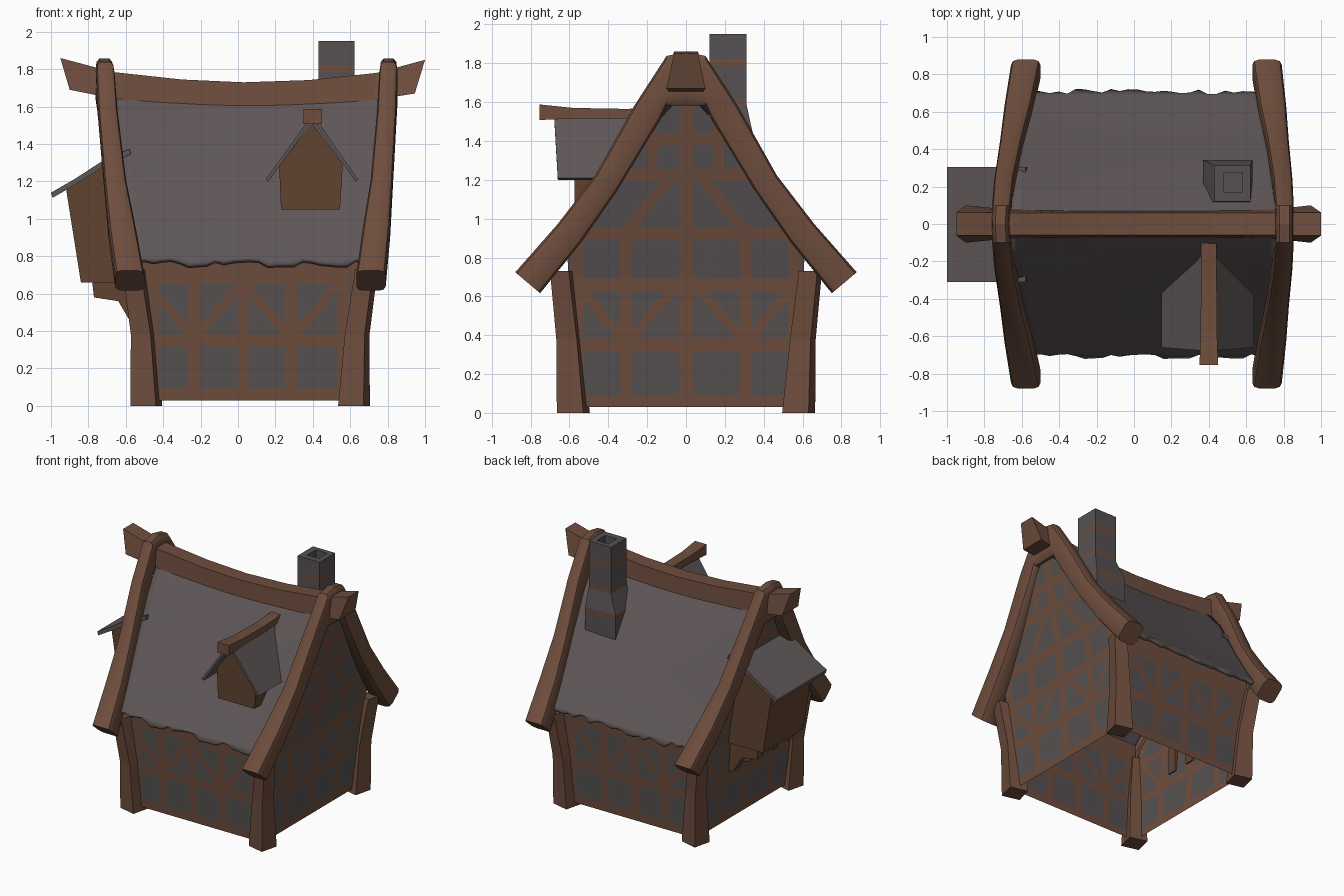
import bpy, bmesh, math, random
from mathutils import Vector

if "Cube" in bpy.data.objects:
    bpy.data.objects.remove(bpy.data.objects["Cube"])

random.seed(4)
CX = 0.065          # centre of the house body in x
smooth = []


def material(name, rgb):
    m = bpy.data.materials.new(name)
    m.diffuse_color = (*rgb, 1)
    m.use_nodes = True
    m.node_tree.nodes["Principled BSDF"].inputs["Base Color"].default_value = m.diffuse_color
    return m


TIMBER = material("timber_brown", (0.157, 0.075, 0.047))
PLANK = material("plank_brown", (0.120, 0.057, 0.030))
ROOF = material("roof_grey", (0.113, 0.092, 0.095))
STONE = material("stone_grey", (0.094, 0.083, 0.084))


def finish(name, bm, mats, is_smooth=False, recalc=True):
    if recalc:
        bmesh.ops.recalc_face_normals(bm, faces=bm.faces[:])
    me = bpy.data.meshes.new(name)
    bm.to_mesh(me)
    bm.free()
    ob = bpy.data.objects.new(name, me)
    bpy.context.collection.objects.link(ob)
    for m in mats:
        me.materials.append(m)
    if is_smooth:
        smooth.append(ob)
    return ob


def loft(name, rings, mats, is_smooth=False, rule=None):
    """Skin a list of equal-length rings and cap both ends."""
    bm = bmesh.new()
    vs = [[bm.verts.new(p) for p in r] for r in rings]
    n = len(rings[0])
    for a, b in zip(vs, vs[1:]):
        for i in range(n):
            bm.faces.new((a[i], a[(i + 1) % n], b[(i + 1) % n], b[i]))
    bm.faces.new(vs[0])
    bm.faces.new(vs[-1])
    if rule:
        for f in bm.faces:
            f.material_index = rule(f.calc_center_median())
    return finish(name, bm, mats, is_smooth)


def rect(x0, x1, y0, y1, z):
    return [(x0, y0, z), (x1, y0, z), (x1, y1, z), (x0, y1, z)]


def prism_y(name, profile, y0, y1, mat, is_smooth=False):
    return loft(name, [[(x, y, z) for x, z in profile] for y in (y0, y1)], [mat], is_smooth)


# Half-timbered walls: one sheet cut along the beam edges, coloured by beam
def framed_wall(name, outline, beams, place):
    bm = bmesh.new()
    bm.faces.new([bm.verts.new((u, v, 0)) for u, v in outline])
    segs = []
    for u0, v0, u1, v1, hw in beams:
        a, b = Vector((u0, v0, 0)), Vector((u1, v1, 0))
        d = (b - a).normalized()
        n = Vector((-d.y, d.x, 0))
        segs.append((a, d, n, (b - a).length, hw))
        for s in (-1, 1):
            bmesh.ops.bisect_plane(bm, geom=bm.verts[:] + bm.edges[:] + bm.faces[:],
                                   plane_co=a + n * hw * s, plane_no=n, dist=1e-5)
    for f in bm.faces:
        c = f.calc_center_median()
        f.material_index = int(any(abs((c - a).dot(n)) < hw and 0 <= (c - a).dot(d) <= L
                                   for a, d, n, L, hw in segs))
    for v in bm.verts:
        v.co = place(v.co.x, v.co.y)
    finish(name, bm, [STONE, TIMBER])


def lean(z):
    return 0.56 + 0.05 * min(z / 0.7, 1) + 0.14 * max(0, (z - 0.7) / 0.9)


long_beams = [(-.6, z, .6, z, w) for z, w in ((.06, .032), (.35, .032), (.69, .032), (.8, .08))]
long_beams += [(u, .03, u, .74, .031) for u in (-.52, -.30, -.04, .22, .50)]
for u in (-.30, .22):
    long_beams += [(u, .36, u + s * .24, .64, .024) for s in (-1, 1)]

gable_beams = [(-.65, z, .65, z, .032) for z in (.06, .35, .66, .92, 1.22, 1.41)]
gable_beams += [(0, .03, 0, 1.7, .036)]
for s in (-1, 1):
    gable_beams += [(s * .31, .03, s * .31, .92, .031), (s * .56, .03, s * .56, .8, .031),
                    (s * .31, .36, s * .53, .62, .024), (s * .31, .36, s * .08, .62, .024),
                    (s * .31, .93, s * .08, 1.21, .026), (s * .17, 1.22, s * .17, 1.5, .025)]
gable_half = [(.59, .03), (.61, .82), (.41, 1.12), (.2, 1.44)]
gable = gable_half + [(0, 1.66)] + [(-u, v) for u, v in reversed(gable_half)]

for s, side in ((-1, "front"), (1, "back")):
    framed_wall(side + "_wall", [(-.57, .03), (.57, .03), (.60, .86), (-.60, .86)], long_beams,
                lambda u, v: (CX + u, s * (.585 + .04 * v), v))
for s, side in ((-1, "left"), (1, "right")):
    framed_wall(side + "_gable_wall", gable, gable_beams,
                lambda u, v: (CX + s * lean(v), u, v))

# Flared corner posts, each twisted a little
TW = math.radians(-14)
for sx in (-1, 1):
    for sy in (-1, 1):
        rings = []
        for z, px, py, h in ((0, .555, .58, .085), (.38, .572, .602, .066), (.73, .622, .64, .06)):
            h /= math.cos(TW) - math.sin(TW)
            rings.append([(CX + sx * px + h * (i * math.cos(TW) - j * math.sin(TW)),
                           sy * py + h * (i * math.sin(TW) + j * math.cos(TW)), z)
                          for i, j in ((-1, -1), (1, -1), (1, 1), (-1, 1))])
        loft("corner_post", rings, [TIMBER])

# Sagging main roof with a ragged eave
half = [(.71, .77, .61), (.69, .796, .615), (.58, .94, .64), (.41, 1.17, .685), (.2, 1.5, .71)]
rows = [(-y, z, w) for y, z, w in half] + [(0, 1.73, .73)] + list(reversed(half))
N = 26
bm = bmesh.new()
grid = []
for r, (y, z, w) in enumerate(rows):
    line = []
    for i in range(N + 1):
        t = 2 * i / N - 1
        dz = -.05 * (1 - t * t) * (z - .77)
        k = random.uniform(-.016, .014) if r in (0, len(rows) - 1) else 0
        line.append(bm.verts.new((CX + t * w, y + math.copysign(k, k * y), z + dz - k * 1.3)))
    grid.append(line)
for a, b in zip(grid, grid[1:]):
    for i in range(N):
        bm.faces.new((a[i], a[i + 1], b[i + 1], b[i]))
roof = finish("main_roof", bm, [ROOF], True, recalc=False)
mod = roof.modifiers.new("thickness", "SOLIDIFY")
mod.thickness, mod.offset = .03, -1

# Bent barge logs (rounded-square section) on both gables, cut upright at the peak
path = [(0, 1.72, .76, .048, .14), (.1, 1.71, .757, .05, .13), (.2, 1.545, .745, .053, .077),
        (.41, 1.185, .713, .06, .07), (.6, .925, .68, .074, .078), (.815, .67, .645, .08, .085)]


def soft(v):
    return math.copysign(abs(v) ** .45, v)


for sx in (-1, 1):
    for sy in (-1, 1):
        rings = []
        for i, (y, z, x, rx, rn) in enumerate(path):
            p, q = path[max(i - 1, 0)], path[min(i + 1, len(path) - 1)]
            d = Vector((q[0] - p[0], q[1] - p[1])).normalized()
            if i < 2:
                d = Vector((1, 0))
            elif i == 2:
                d = Vector((.52, -.85))
            ring = []
            for k in range(12):
                a = 2 * math.pi * (k + .5) / 12
                c, e = soft(math.cos(a)) * rx, soft(math.sin(a)) * rn
                ring.append((CX - .02 + y * .026 + sx * (x + c), sy * (y - d.y * e), z + d.x * e))
            rings.append(ring)
        loft("barge_log", rings, [TIMBER], True)

# Sagging ridge beam with flared ends
ridge = [(-.90, 1.69, .10, -.95, 1.86, .062), (-.65, 1.64, .075, -.67, 1.785, .06),
         (-.3, 1.612, .07, -.3, 1.745, .06), (.03, 1.605, .07, .03, 1.73, .06),
         (.38, 1.61, .07, .38, 1.742, .06), (.72, 1.635, .075, .74, 1.78, .06),
         (.945, 1.67, .10, 1.0, 1.85, .062)]
loft("ridge_beam", [[(xb, -hb, zb), (xb, hb, zb), (xt, ht, zt), (xt, -ht, zt)]
                    for xb, zb, hb, xt, zt, ht in ridge], [TIMBER])

# Chimney with brown bands and an open top
wide, slim = (.37, .633, .10, .343), (.43, .622, .12, .312)
hole = (.48, .58, .17, .275)
bands = ((1.41, 1.445), (1.585, 1.615), (1.79, 1.822))
stack = [(wide, 1.15), (wide, 1.41), (wide, 1.445), (slim, 1.585), (slim, 1.615),
         (slim, 1.79), (slim, 1.822), (slim, 1.95), (hole, 1.95), (hole, 1.84)]
loft("chimney", [rect(*s, z) for s, z in stack], [STONE, TIMBER],
     rule=lambda c: int(any(a < c.z < b for a, b in bands)))

# Front dormer: body, two roof slabs, ridge beam
pent = [(.23, 1.05), (.545, 1.05), (.56, 1.29), (.4, 1.51), (.22, 1.29)]
loft("dormer_body", [[(x, -.575, z) for x, z in pent],
                     [(x, -.43 + (z - 1.05) * .6, z) for x, z in pent]], [PLANK])
for s in (-1, 1):
    bm = bmesh.new()
    e = .395 + s * .24
    bm.faces.new([bm.verts.new(p) for p in ((e, -.66, 1.205), (.4, -.68, 1.545),
                                            (.4, -.10, 1.545), (e, -.36, 1.205))])
    slab = finish("dormer_roof", bm, [ROOF])
    m = slab.modifiers.new("thickness", "SOLIDIFY")
    m.thickness, m.offset = .018, 0
loft("dormer_ridge", [[(.4 - w, y, z0), (.4 + w, y, z0), (.4 + w, y, z1), (.4 - w, y, z1)]
                      for y, z0, z1, w in ((-.755, 1.508, 1.588, .05), (-.58, 1.515, 1.57, .044),
                                           (-.3, 1.515, 1.565, .042), (-.08, 1.53, 1.58, .042))],
     [TIMBER])

# Jettied bay on the left gable: body, curved lean-to roof, brackets
prism_y("bay_body", [(-.84, .66), (-.92, 1.165), (-.75, 1.275), (-.58, 1.35), (-.53, .66)],
        -.25, .25, PLANK)
top = [(-1.0, 1.14), (-.87, 1.215), (-.74, 1.3), (-.58, 1.375)]
prism_y("bay_roof", top + [(x + .008, z - .028) for x, z in reversed(top)], -.31, .305, ROOF, True)
for y in (-.19, 0, .19):
    prism_y("bay_bracket", [(-.78, .67), (-.77, .58), (-.64, .56), (-.57, .44), (-.51, .42),
                            (-.51, .67)], y - .035, y + .035, PLANK)

# Smooth shading for the round and curved parts
for ob in bpy.data.objects:
    ob.select_set(ob in smooth)
bpy.context.view_layer.objects.active = smooth[0]
bpy.ops.object.shade_smooth_by_angle(angle=math.radians(35))
